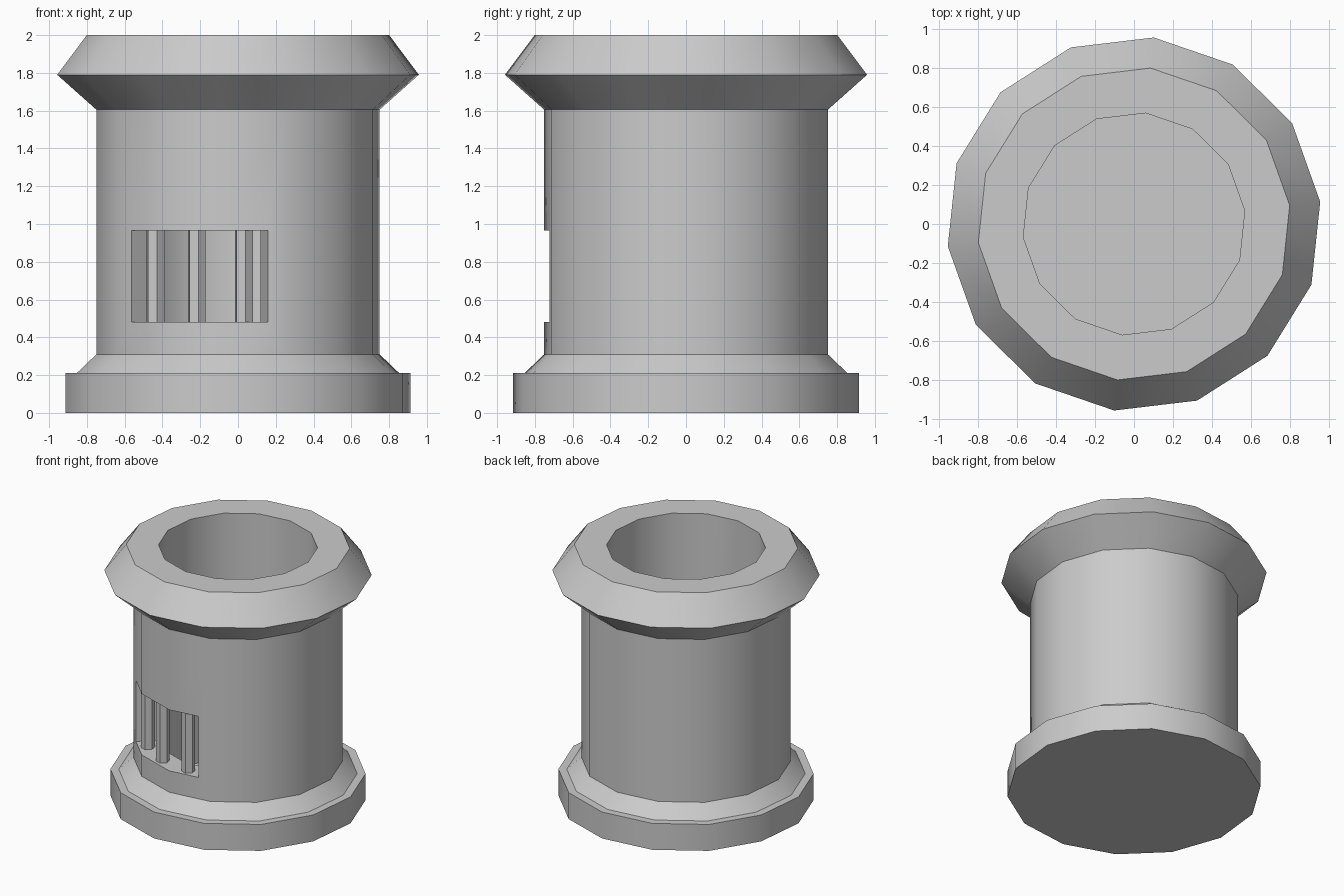
import bpy, bmesh
from math import radians, cos, sin, tau

if "Cube" in bpy.data.objects:
    bpy.data.objects.remove(bpy.data.objects["Cube"])

SIDES, TURN = 14, radians(6.8)


def make_object(name, bm):
    bmesh.ops.recalc_face_normals(bm, faces=bm.faces)
    mesh = bpy.data.meshes.new(name)
    bm.to_mesh(mesh)
    bm.free()
    obj = bpy.data.objects.new(name, mesh)
    bpy.context.collection.objects.link(obj)
    return obj


def lathe(name, profile):
    """Revolve (radius, z) points and cap both ends."""
    bm = bmesh.new()
    rings = [[bm.verts.new((r * cos(TURN + i * tau / SIDES), r * sin(TURN + i * tau / SIDES), z))
              for i in range(SIDES)] for r, z in profile]
    for a, b in zip(rings, rings[1:]):
        for i in range(SIDES):
            j = (i + 1) % SIDES
            bm.faces.new((a[i], a[j], b[j], b[i]))
    bm.faces.new(rings[0])
    bm.faces.new(rings[-1])
    return make_object(name, bm)


def prism(name, points, z0, z1):
    """Extrude a flat outline upwards."""
    bm = bmesh.new()
    low = [bm.verts.new((x, y, z0)) for x, y in points]
    high = [bm.verts.new((x, y, z1)) for x, y in points]
    bm.faces.new(low)
    bm.faces.new(high)
    for i in range(len(points)):
        j = (i + 1) % len(points)
        bm.faces.new((low[i], low[j], high[j], high[i]))
    return make_object(name, bm)


# Hollow tower: base, shaft, flared rim, then down the inside to the floor
tower = lathe("tower", [(0.92, 0), (0.92, 0.21), (0.86, 0.21), (0.755, 0.31),
                        (0.755, 1.605), (0.964, 1.79), (0.806, 2.0),
                        (0.573, 2.0), (0.573, 0.05)])

# Window with radial sides cut through the wall
a0, a1 = radians(220.3), radians(282.3)
arc = [a0 + (a1 - a0) * i / 4 for i in range(5)]
outline = [(1.1 * cos(a), 1.1 * sin(a)) for a in arc] + \
          [(0.4 * cos(a), 0.4 * sin(a)) for a in reversed(arc)]
cutter = prism("window_cutter", outline, 0.48, 0.965)
cutter.hide_render = True
cut = tower.modifiers.new("window", 'BOOLEAN')
cut.operation, cut.solver, cut.object = 'DIFFERENCE', 'EXACT', cutter
bpy.context.view_layer.objects.active = tower
tower.select_set(True)
bpy.ops.object.modifier_apply(modifier="window")
bpy.data.objects.remove(cutter)
bpy.ops.object.shade_smooth_by_angle(angle=radians(30))

# Six-sided window bars
for n in range(3):
    a = radians(229.3 + 21.7 * n)
    cx, cy = 0.67 * cos(a), 0.67 * sin(a)
    hexagon = [(cx + 0.05 * cos(radians(40 + 60 * k)), cy + 0.05 * sin(radians(40 + 60 * k)))
               for k in range(6)]
    prism(f"window_bar_{n + 1}", hexagon, 0.475, 0.97)
